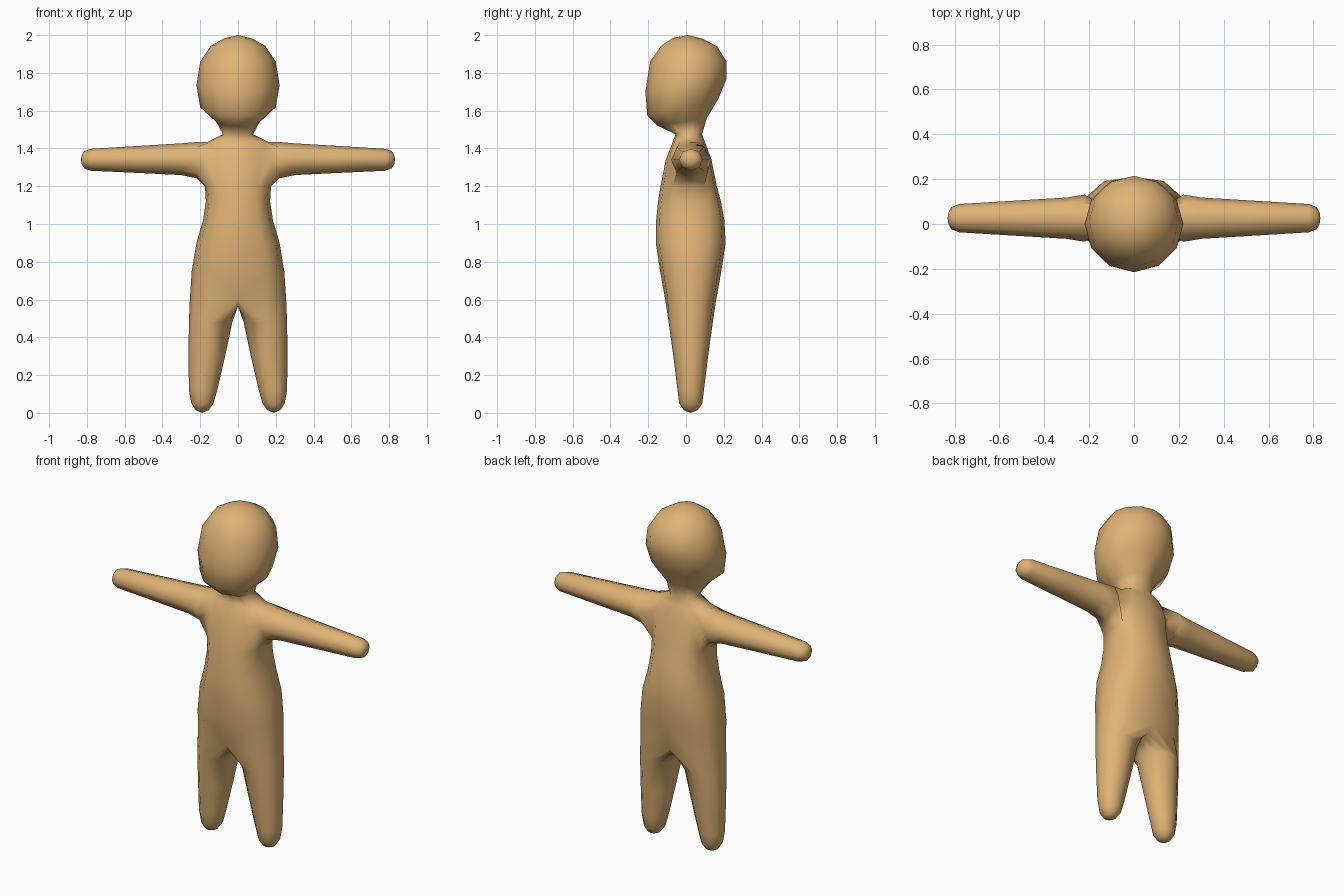
import bpy, bmesh, math

if "Cube" in bpy.data.objects:
    bpy.data.objects.remove(bpy.data.objects["Cube"])

# Unit profiles of a half ring, front -> right side -> back
BOXY = [(0, -1), (.6, -.9), (.9, -.55), (1, 0), (.9, .55), (.6, .9), (0, 1)]
ROUND = [(math.sin(i * math.pi / 6), -math.cos(i * math.pi / 6)) for i in range(7)]

bm = bmesh.new()


def half_ring(shape, width, front, back):
    """Half ring tilted between a front (y, z) and a back (y, z) point."""
    ring = []
    for u, v in shape:
        t = (v + 1) / 2
        ring.append(bm.verts.new((u * width,
                                  front[0] + (back[0] - front[0]) * t,
                                  front[1] + (back[1] - front[1]) * t)))
    return ring


def loft(a, b, closed=False, skip=()):
    n = len(a)
    for i in range(n if closed else n - 1):
        if i not in skip:
            j = (i + 1) % n
            bm.faces.new((a[i], a[j], b[j], b[i]))


def cap(ring, tip, closed=True, flip=False):
    p = bm.verts.new(tip)
    n = len(ring)
    for i in range(n if closed else n - 1):
        f = (ring[i], ring[(i + 1) % n], p)
        bm.faces.new(f[::-1] if flip else f)


# Torso: z, half width, front y, back y
TORSO = [(.60, .255, -.11, .16), (.75, .245, -.137, .187), (.90, .22, -.16, .21),
         (1.02, .185, -.158, .203), (1.12, .17, -.148, .185), (1.20, .175, -.135, .163),
         (1.34, .19, -.107, .135), (1.435, .16, -.07, .10), (1.475, .08, -.055, .085)]
torso = [half_ring(BOXY, w, (f, z), (b, z)) for z, w, f, b in TORSO]
for k in range(len(torso) - 1):
    # leave an opening at the shoulder for the arm
    loft(torso[k], torso[k + 1], skip=(2, 3) if k in (5, 6) else ())

# Head: half width, front (y, z), back (y, z)
HEAD = [(.115, (-.15, 1.52), (.11, 1.56)), (.20, (-.205, 1.575), (.17, 1.66)),
        (.22, (-.215, 1.70), (.215, 1.77)), (.20, (-.19, 1.86), (.215, 1.86)),
        (.145, (-.13, 1.945), (.165, 1.94)), (.075, (-.07, 1.985), (.09, 1.98))]
prev = torso[-1]
for w, f, b in HEAD:
    ring = half_ring(ROUND, w, f, b)
    loft(prev, ring)
    prev = ring
cap(prev, (0, .01, 2.0), closed=False)

# Arm: x, centre z, radius in y, radius in z
ARM = [(.22, 1.338, .105, .096), (.30, 1.343, .092, .084), (.50, 1.342, .08, .073),
       (.78, 1.340, .063, .058), (.815, 1.340, .049, .045), (.828, 1.340, .024, .022)]
low, mid, top = torso[5], torso[6], torso[7]
prev = [low[2], low[3], low[4], mid[4], top[4], top[3], top[2], mid[2]]
for x, z, ry, rz in ARM:
    ring = []
    for i in range(8):
        a = math.radians(225 + 45 * i)
        ring.append(bm.verts.new((x, .026 + ry * math.cos(a), z + rz * math.sin(a))))
    loft(prev, ring, closed=True)
    prev = ring
cap(prev, (.831, .026, 1.34))
bmesh.ops.delete(bm, geom=[mid[3]], context='VERTS')

# Leg: z, inner x, outer x, front y, back y; starts from the hip and crotch
LEG = [(.48, .03, .26, -.092, .142), (.30, .068, .262, -.067, .117),
       (.12, .11, .26, -.045, .095), (.05, .13, .247, -.036, .086),
       (.015, .155, .225, -.012, .062)]
front, back = TORSO[0][2], TORSO[0][3]
crotch = [bm.verts.new((0, back + (front - back) * i / 6, .565)) for i in range(1, 6)]
prev = torso[0] + crotch
for z, xi, xo, f, b in LEG:
    ring = []
    for i in range(12):
        a = math.radians(30 * i)
        ring.append(bm.verts.new(((xi + xo) / 2 + (xo - xi) / 2 * math.sin(a),
                                  (f + b) / 2 - (b - f) / 2 * math.cos(a), z)))
    loft(ring, prev, closed=True)
    prev = ring
cap(prev, (.19, .025, 0), flip=True)

# Body object, mirrored left to right
mesh = bpy.data.meshes.new("body")
bm.to_mesh(mesh)
bm.free()
body = bpy.data.objects.new("body", mesh)
bpy.context.collection.objects.link(body)
skin = bpy.data.materials.new("tan")
skin.diffuse_color = (.74, .45, .18, 1)
skin.use_nodes = True
skin.node_tree.nodes["Principled BSDF"].inputs["Base Color"].default_value = skin.diffuse_color
mesh.materials.append(skin)
for p in mesh.polygons:
    p.use_smooth = True
mirror = body.modifiers.new("mirror", 'MIRROR')
mirror.use_clip = True
mirror.merge_threshold = .001
